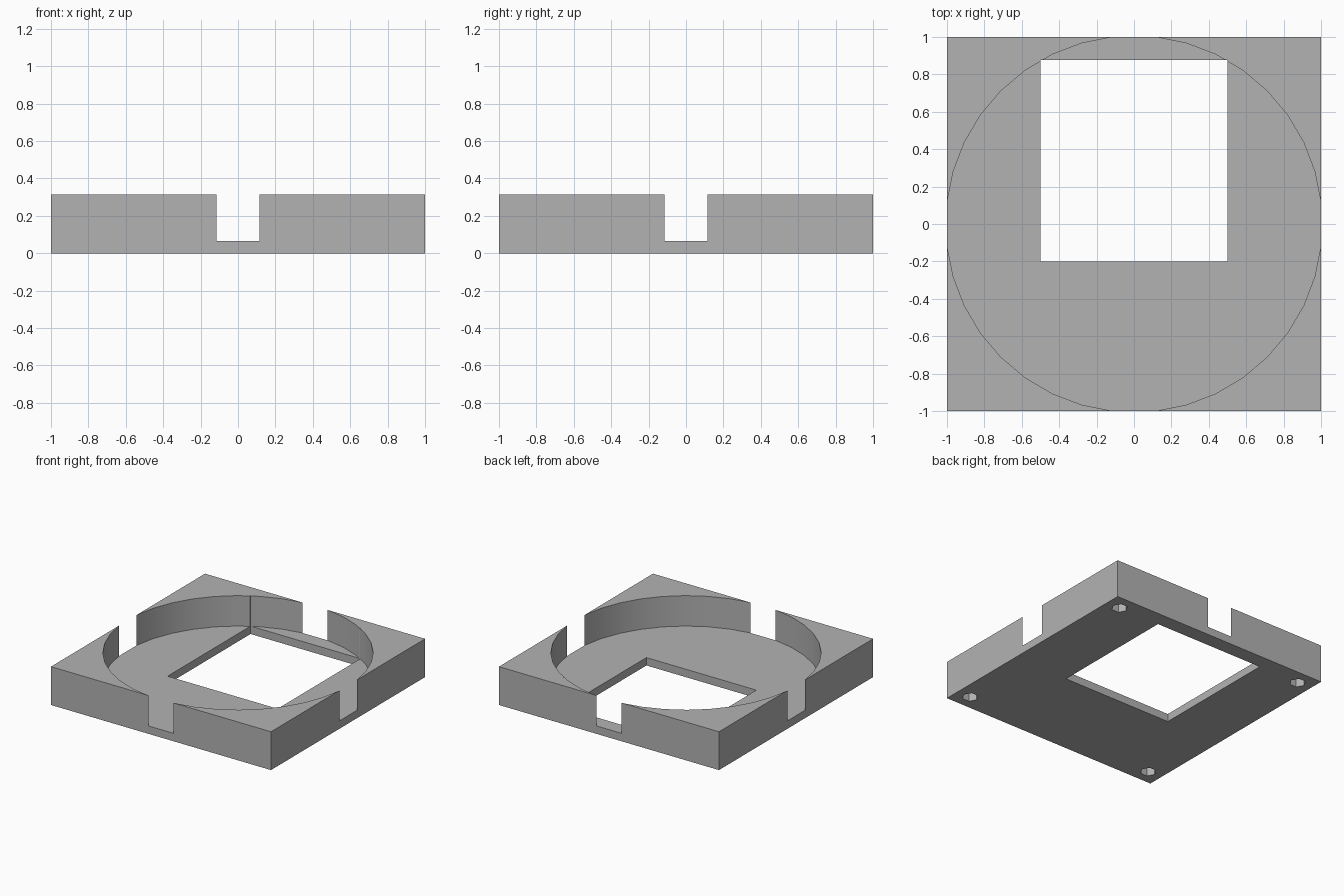
import bpy, bmesh, math

SIZE, HEIGHT, FLOOR = 1.0, 0.315, 0.065
GAP = 0.1137                      # half width of the side openings
RADIUS = math.hypot(SIZE, GAP)    # recess circle just breaks the four sides

cube = bpy.data.objects.get("Cube")
if cube:
    bpy.data.objects.remove(cube, do_unlink=True)

grey = bpy.data.materials.new("plain_grey")
grey.use_nodes = True
grey.diffuse_color = (0.45, 0.45, 0.45, 1)
grey.node_tree.nodes["Principled BSDF"].inputs["Base Color"].default_value = (0.45, 0.45, 0.45, 1)


def prism(name, outline, z0, z1):
    """Extrude a flat outline between two heights."""
    bm = bmesh.new()
    face = bm.faces.new([bm.verts.new((x, y, z0)) for x, y in outline])
    top = bmesh.ops.extrude_face_region(bm, geom=[face])["geom"]
    for v in top:
        if isinstance(v, bmesh.types.BMVert):
            v.co.z = z1
    bmesh.ops.recalc_face_normals(bm, faces=bm.faces)
    mesh = bpy.data.meshes.new(name)
    bm.to_mesh(mesh)
    bm.free()
    mesh.materials.append(grey)
    obj = bpy.data.objects.new(name, mesh)
    bpy.context.collection.objects.link(obj)
    return obj


def rectangle(x0, y0, x1, y1):
    return [(x0, y0), (x1, y0), (x1, y1), (x0, y1)]


def cut(target, cutter):
    """Subtract the cutter and remove it."""
    cutter.hide_render = True
    mod = target.modifiers.new("cut", "BOOLEAN")
    mod.operation, mod.solver, mod.object = "DIFFERENCE", "EXACT", cutter
    bpy.context.view_layer.objects.active = target
    bpy.ops.object.modifier_apply(modifier=mod.name)
    bpy.data.objects.remove(cutter, do_unlink=True)


# Square block
base = prism("square_base", rectangle(-SIZE, -SIZE, SIZE, SIZE), 0, HEIGHT)

# Round recess: four arcs, running straight out through the sides between them
start = math.asin(GAP / RADIUS)
step = (math.pi / 2 - 2 * start) / 8
outline = []
for quarter in range(4):
    turn = quarter * math.pi / 2
    c, s = round(math.cos(turn)), round(math.sin(turn))
    points = [(1.2, GAP)]
    points += [(RADIUS * math.cos(start + i * step), RADIUS * math.sin(start + i * step))
               for i in range(9)]
    points += [(GAP, 1.2)]
    outline += [(c * x - s * y, s * x + c * y) for x, y in points]
cut(base, prism("recess_cutter", outline, FLOOR, 0.5))

# Window through the floor
cut(base, prism("window_cutter", rectangle(-0.5, -0.2, 0.5, 0.877), -0.1, 0.5))

# Blind six-sided holes under the corners
for sx in (-1, 1):
    for sy in (-1, 1):
        hexagon = [(sx * 0.875 + 0.062 * math.cos(i * math.pi / 3),
                    sy * 0.875 + 0.062 * math.sin(i * math.pi / 3)) for i in range(6)]
        cut(base, prism("hole_cutter", hexagon, -0.1, 0.2))

# Smooth recess wall, sharp corners elsewhere
bpy.ops.object.select_all(action="DESELECT")
base.select_set(True)
bpy.context.view_layer.objects.active = base
bpy.ops.object.shade_smooth_by_angle(angle=math.radians(25))
